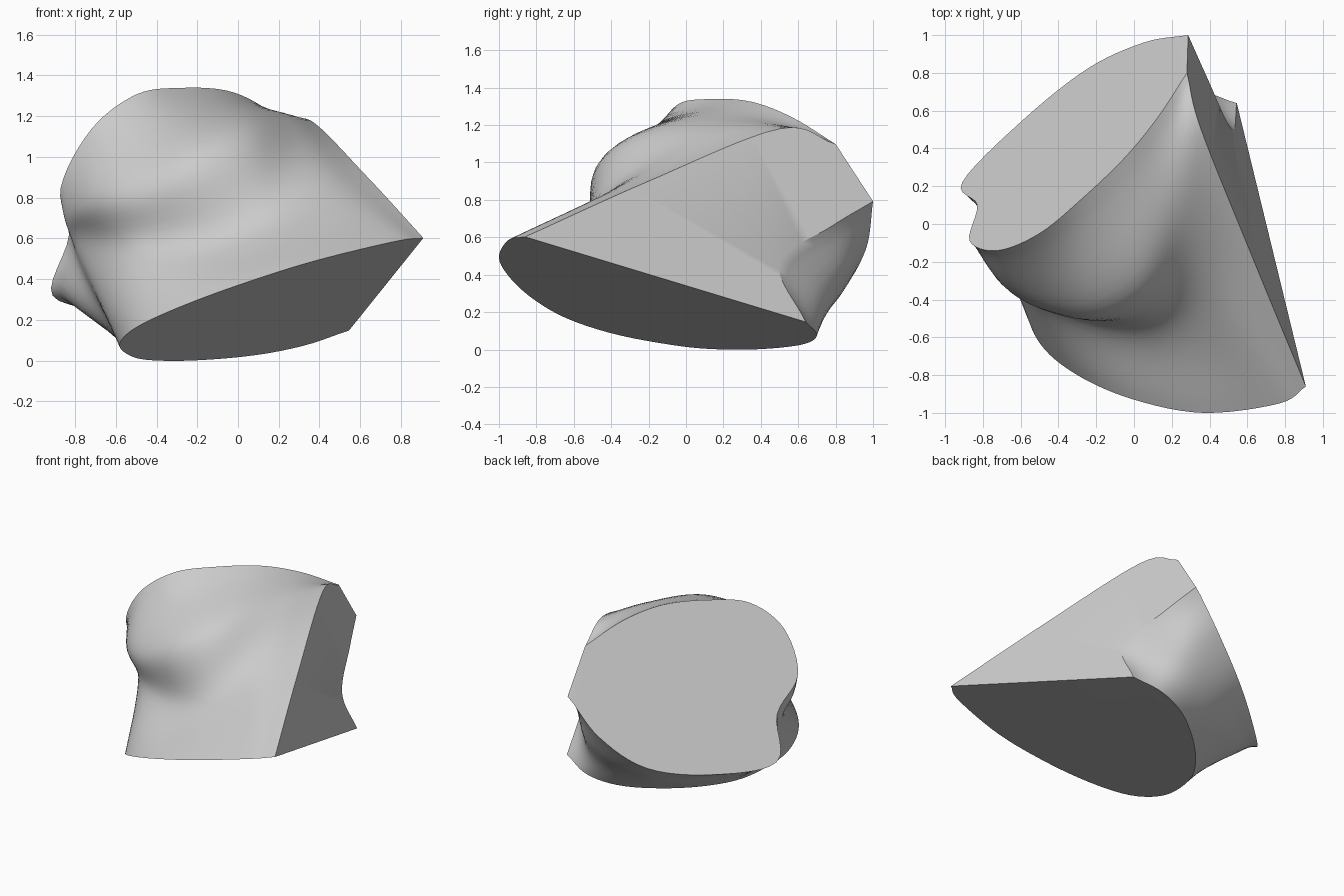
import bpy
import bmesh
import math
from mathutils import Vector

cube = bpy.data.objects.get("Cube")
if cube:
    bpy.data.objects.remove(cube, do_unlink=True)

STEPS_AROUND = 6   # subdivisions between neighbouring columns
STEPS_ALONG = 8    # subdivisions between neighbouring rows


# The three flat cuts through the lump
def upper_cut(x, y):
    return Vector((x, y, 1.4 * x - 1.53 * y + 1.93))


def base_cut(x, y):
    return Vector((x, y, .273 * x - .236 * y + .151))


def side_cut(point):
    return Vector((.777 - .312 * point.y - .225 * point.z, point.y, point.z))


# Smooth curve through a list of points
def smooth_path(points, steps):
    padded = [2 * points[0] - points[1], *points, 2 * points[-1] - points[-2]]
    path = []
    for before, start, end, after in zip(padded, padded[1:], padded[2:], padded[3:]):
        for step in range(steps):
            t = step / steps
            path.append(start + .5 * t * (end - before
                        + t * (2 * before - 5 * start + 4 * end - after
                        + t * (3 * (start - end) + after - before))))
    return path + [points[-1]]


# Cross-sections run from the front of the side cut, round the left, to its back
upper_rim = [upper_cut(*p) for p in (
    (.28, .8), (.13, .57), (-.05, .35), (-.28, .13), (-.5, -.05), (-.72, -.14),
    (-.87, -.09), (-.83, .1), (-.91, .22), (-.6, .54), (-.25, .82), (.05, .96), (.28, 1))]
bulge = [Vector(p) for p in (
    (.36, .5, 1.18), (.25, .14, 1.18), (.06, -.27, 1.13), (-.19, -.45, 1.02),
    (-.47, -.44, .88), (-.7, -.32, .8), (-.84, -.08, .7), (-.81, .06, .56),
    (-.85, .2, .3), (-.5, .52, .21), (-.15, .78, .25), (.2, .87, .42), (.38, .78, .66))]
crease = [Vector(p) for p in (
    (.64, -.2, .9), (.45, -.4, .85), (.18, -.55, .7), (-.1, -.55, .6),
    (-.42, -.45, .56), (-.6, -.32, .55), (-.76, -.08, .53), (-.76, .02, .42),
    (-.74, .15, .22), (-.38, .48, .12), (-.05, .7, .15), (.28, .75, .26), (.52, .5, .46))]
base_rim = [base_cut(*p) for p in (
    (.91, -.86), (.77, -.95), (.37, -1), (0, -.93), (-.3, -.8), (-.5, -.63),
    (-.58, -.4), (-.55, -.15), (-.45, .1), (-.22, .38), (.08, .62), (.33, .7), (.54, .64))]

# Loft the wrapped surface
rows = [smooth_path(row, STEPS_AROUND) for row in (upper_rim, bulge, crease, base_rim)]
columns = [smooth_path(list(column), STEPS_ALONG) for column in zip(*rows)]
for edge in (0, -1):
    columns[edge] = [side_cut(point) for point in columns[edge]]

bm = bmesh.new()
grid = [[bm.verts.new(point) for point in column] for column in columns]
for left, right in zip(grid, grid[1:]):
    for a, b, c, d in zip(left, right, right[1:], left[1:]):
        bm.faces.new((a, b, c, d))

# Close the flat cuts
bm.faces.new([column[0] for column in grid])
bm.faces.new([column[-1] for column in grid])
bm.faces.new(grid[0] + grid[-1][::-1])
bmesh.ops.recalc_face_normals(bm, faces=bm.faces)
bmesh.ops.triangulate(bm, faces=[f for f in bm.faces if len(f.verts) > 4])

mesh = bpy.data.meshes.new("cut_lump")
bm.to_mesh(mesh)
bm.free()
lump = bpy.data.objects.new("cut_lump", mesh)
bpy.context.collection.objects.link(lump)

# Plain grey surface
grey = bpy.data.materials.new("plain_grey")
grey.use_nodes = True
colour = (.6, .6, .6, 1)
grey.diffuse_color = colour
grey.node_tree.nodes["Principled BSDF"].inputs["Base Color"].default_value = colour
mesh.materials.append(grey)

bpy.ops.object.select_all(action="DESELECT")
lump.select_set(True)
bpy.context.view_layer.objects.active = lump
bpy.ops.object.shade_smooth_by_angle(angle=math.radians(30))
